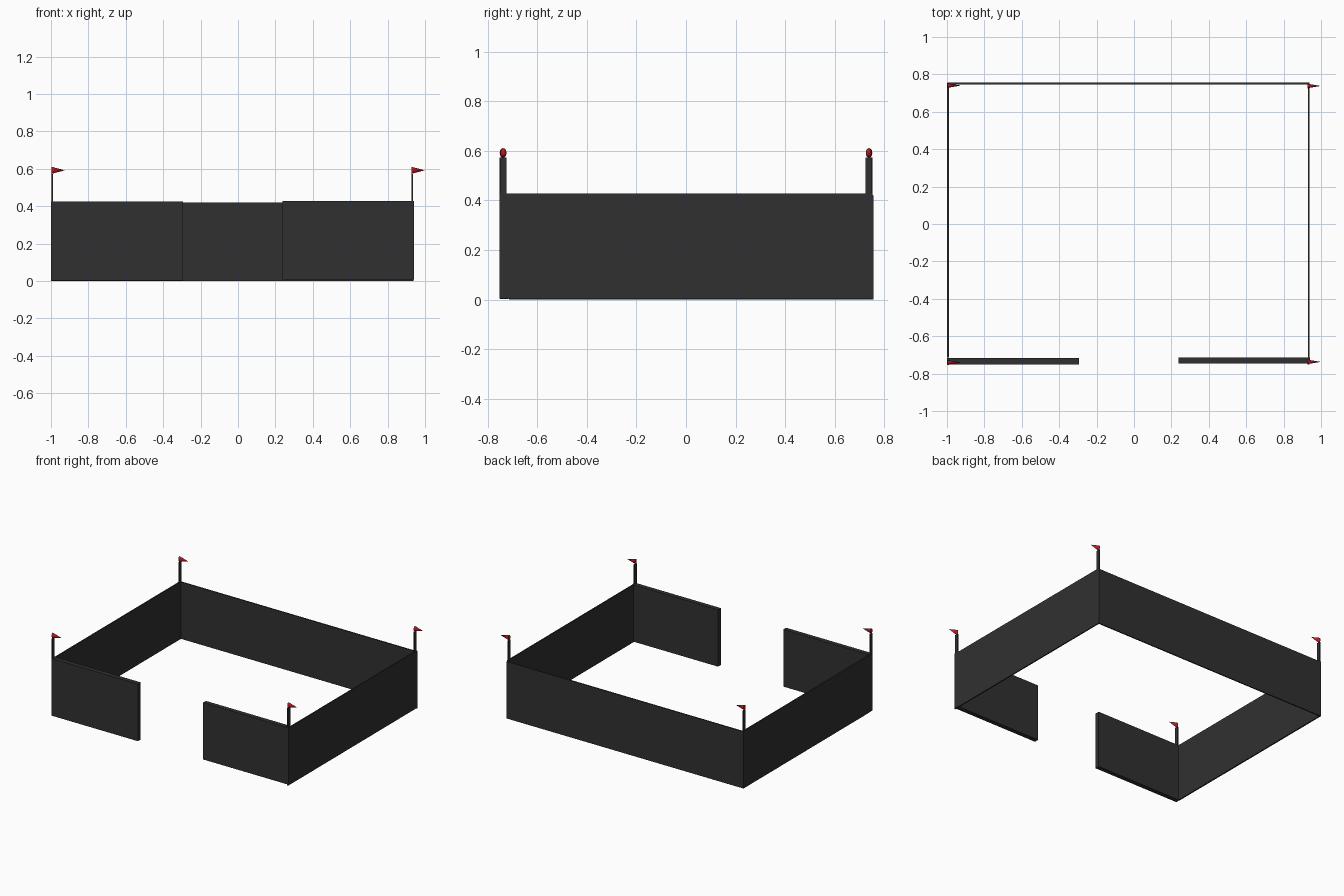
import bpy, math
from mathutils import Matrix

if "Cube" in bpy.data.objects:
    bpy.data.objects.remove(bpy.data.objects["Cube"])


def material(name, rgb):
    m = bpy.data.materials.new(name)
    m.diffuse_color = (*rgb, 1)
    m.use_nodes = True
    m.node_tree.nodes["Principled BSDF"].inputs["Base Color"].default_value = m.diffuse_color
    return m


charcoal = material("charcoal", (0.030, 0.030, 0.030))
red = material("flag red", (0.46, 0.012, 0.022))


def box(name, x, y, z, mat):
    """Box from (min, max) ranges on each axis."""
    bpy.ops.mesh.primitive_cube_add(size=1)
    ob = bpy.context.object
    ob.name = name
    mid = [(r[0] + r[1]) / 2 for r in (x, y, z)]
    size = [r[1] - r[0] for r in (x, y, z)]
    ob.data.transform(Matrix.Translation(mid) @ Matrix.Diagonal((*size, 1)))
    ob.data.materials.append(mat)
    return ob


# Thin fence walls at the back and sides
box("back_wall", (-0.998, 0.938), (0.747, 0.756), (0.0, 0.42), charcoal)
box("left_wall", (-0.999, -0.989), (-0.715, 0.755), (0.0, 0.423), charcoal)
box("right_wall", (0.929, 0.938), (-0.752, 0.752), (0.004, 0.428), charcoal)

# Thicker front panels either side of the entrance gap
box("front_left_panel", (-0.999, -0.293), (-0.75, -0.717), (0.002, 0.424), charcoal)
box("front_right_panel", (0.238, 0.94), (-0.747, -0.714), (0.008, 0.428), charcoal)

# Corner posts, each with a flattened cone pennant pointing to +x
corners = {
    "front_left": (-0.993, -0.740), "front_right": (0.931, -0.737),
    "back_left": (-0.993, 0.740), "back_right": (0.931, 0.738),
}
for name, (x, y) in corners.items():
    box(name + "_post", (x - 0.004, x + 0.004), (y - 0.013, y + 0.013), (0.01, 0.573), charcoal)
    bpy.ops.mesh.primitive_cone_add(vertices=24, radius1=1, radius2=0, depth=1)
    flag = bpy.context.object
    flag.name = name + "_pennant"
    flag.data.transform(Matrix.Translation((x - 0.004 + 0.0355, y, 0.592))
                        @ Matrix.Diagonal((0.071, 0.012, 0.019, 1))
                        @ Matrix.Rotation(math.pi / 2, 4, 'Y'))
    flag.data.materials.append(red)
    bpy.ops.object.shade_smooth_by_angle()
